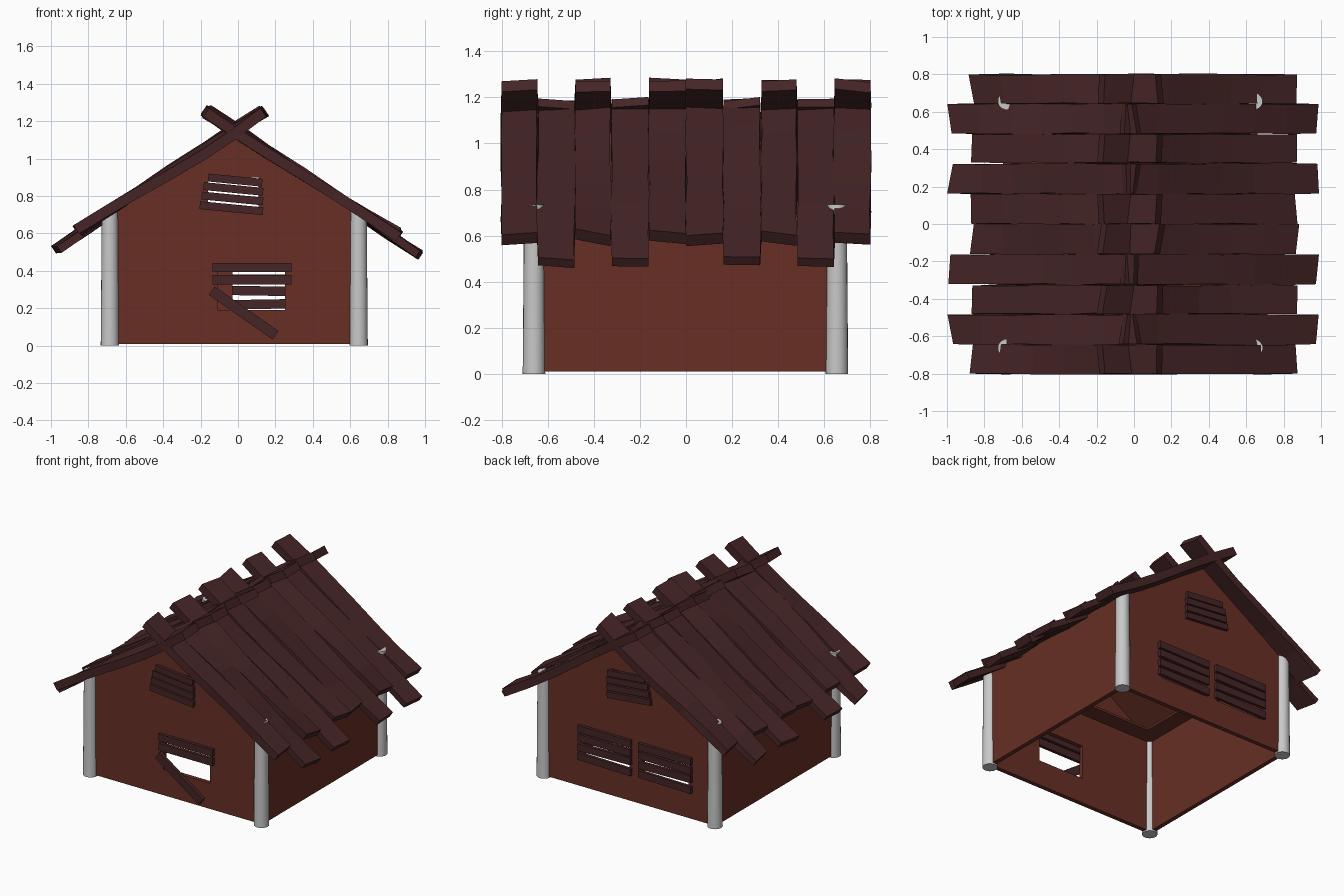
import bpy, bmesh, math, random
from mathutils import Matrix, Vector

if "Cube" in bpy.data.objects:
    bpy.data.objects.remove(bpy.data.objects["Cube"])

random.seed(4)
CX, PITCH, RIDGE = -0.02, 0.667, 1.15     # ridge centre, roof slope, ridge height


def material(name, rgb):
    m = bpy.data.materials.new(name)
    m.diffuse_color = (*rgb, 1)
    m.use_nodes = True
    m.node_tree.nodes["Principled BSDF"].inputs["Base Color"].default_value = m.diffuse_color
    return m


WALL = material("red_brown_wall", (0.135, 0.028, 0.018))
WOOD = material("dark_wood", (0.060, 0.018, 0.019))
STONE = material("pale_grey_post", (0.58, 0.58, 0.58))


def finish(bm, name, mat):
    bmesh.ops.recalc_face_normals(bm, faces=bm.faces[:])
    me = bpy.data.meshes.new(name)
    bm.to_mesh(me)
    bm.free()
    me.materials.append(mat)
    ob = bpy.data.objects.new(name, me)
    bpy.context.collection.objects.link(ob)
    return ob


def box(name, mat, centre, size, tilt=0):
    """Box turned about the y axis; positive tilt raises the +x end."""
    bm = bmesh.new()
    bmesh.ops.create_cube(bm, size=1)
    bm.transform(Matrix.Translation(centre)
                 @ Matrix.Rotation(-math.radians(tilt), 4, 'Y')
                 @ Matrix.Diagonal((*size, 1)))
    return finish(bm, name, mat)


def apply_modifiers(ob):
    bpy.context.view_layer.update()
    bpy.context.view_layer.objects.active = ob
    for m in list(ob.modifiers):
        bpy.ops.object.modifier_apply(modifier=m.name)


# House shell: gabled section, open at the bottom
profile = [(-0.685, 0.01), (-0.685, 0.675), (CX, 1.115), (0.645, 0.675), (0.645, 0.01)]
bm = bmesh.new()
front = [bm.verts.new((x, -0.655, z)) for x, z in profile]
back = [bm.verts.new((x, 0.655, z)) for x, z in profile]
bm.faces.new(front)
bm.faces.new(back[::-1])
for i in range(4):
    bm.faces.new((front[i], front[i + 1], back[i + 1], back[i]))
walls = finish(bm, "walls", WALL)
sol = walls.modifiers.new("thickness", 'SOLIDIFY')
sol.thickness, sol.offset, sol.use_even_offset = 0.03, 0, True
apply_modifiers(walls)

# Window openings: x0, x1, z0, z1, wall y
openings = [(-0.11, 0.25, 0.19, 0.43, -0.655), (-0.16, 0.11, 0.73, 0.90, -0.655),
            (-0.03, 0.33, 0.19, 0.43, 0.655), (-0.49, -0.13, 0.19, 0.43, 0.655),
            (-0.16, 0.11, 0.73, 0.90, 0.655)]
for x0, x1, z0, z1, y in openings:
    cutter = box("window_cutter", WALL, ((x0 + x1) / 2, y, (z0 + z1) / 2), (x1 - x0, 0.2, z1 - z0))
    cutter.hide_render = True
    mod = walls.modifiers.new("window", 'BOOLEAN')
    mod.operation, mod.solver, mod.object = 'DIFFERENCE', 'EXACT', cutter
    apply_modifiers(walls)
    bpy.data.objects.remove(cutter)

# Ceiling ledge running round the inside
for s in (-1, 1):
    box("ceiling_ledge_side", WALL, (CX + s * 0.595, 0, 0.668), (0.12, 1.29, 0.015))
    box("ceiling_ledge_end", WALL, (CX, s * 0.585, 0.668), (1.08, 0.12, 0.015))

# Corner posts
for x in (-0.685, 0.645):
    for y in (-0.66, 0.655):
        bm = bmesh.new()
        bmesh.ops.create_cone(bm, cap_ends=True, segments=20, radius1=0.049,
                              radius2=0.043, depth=0.735)
        bm.transform(Matrix.Translation((x, y, 0.3675)))
        post = finish(bm, "corner_post", STONE)
        for f in post.data.polygons:
            f.use_smooth = len(f.vertices) == 4


# Roof planks: d is the horizontal distance out from the ridge
def plank(side, y0, y1, d_top, d_low, lift, thick):
    normal = Vector((side * PITCH, 0, 1)).normalized()
    n = 6
    bm = bmesh.new()
    rings = []
    twist = random.uniform(-0.014, 0.014)
    phase = random.uniform(0, 6.28)
    skew = random.uniform(-0.012, 0.012)
    for i in range(n + 1):
        t = i / n
        wave = 0.007 * math.sin(phase + t * 6)
        ring = []
        for y, edge, up in ((y0, -1, 1), (y1, 1, 1), (y1, 1, -1), (y0, -1, -1)):
            end = skew * edge if i in (0, n) else 0
            d = d_top + (d_low - d_top) * t + end
            off = (up * thick / 2 + wave + lift * t ** 3
                   + edge * twist * math.sin(phase + 4 * t))
            bulge = 0 if i in (0, n) else random.uniform(-0.004, 0.006)
            p = Vector((CX + side * d, y + edge * bulge, RIDGE - PITCH * d)) + normal * off
            ring.append(bm.verts.new(p))
        rings.append(ring)
    for a, b in zip(rings, rings[1:]):
        for k in range(4):
            bm.faces.new((a[k], a[(k + 1) % 4], b[(k + 1) % 4], b[k]))
    bm.faces.new(rings[0])
    bm.faces.new(rings[-1])
    finish(bm, "long_roof_plank" if d_low > 0.9 else "short_roof_plank", WOOD)


rows = [(0.001, 0.16, False), (0.163, 0.322, True), (0.328, 0.48, False),
        (0.485, 0.642, True), (0.645, 0.80, False)]
for side, extra in ((-1, -0.02), (1, 0.02)):
    for a, b, is_long in rows:
        for y0, y1 in ((a, b), (-b, -a)):
            if is_long:
                plank(side, y0, y1, -0.035, 0.972 + extra, 0, 0.042)
            else:
                plank(side, y0, y1, -0.155, 0.845 + extra, 0.018, 0.055)

# Gable vent slats, front and back
for y in (-0.68, 0.68):
    for x, z, w in ((-0.035, 0.735, 0.34), (-0.03, 0.787, 0.33), (-0.025, 0.838, 0.32), (-0.015, 0.885, 0.29)):
        box("gable_slat", WOOD, (x, y, z), (w, 0.022, 0.042), -5.5)

# Front window: two slats left, one plank hanging loose
box("front_window_slat", WOOD, (0.075, -0.68, 0.418), (0.42, 0.022, 0.05))
box("front_window_slat", WOOD, (0.075, -0.68, 0.353), (0.42, 0.022, 0.052))
box("loose_window_plank", WOOD, (0.03, -0.688, 0.175), (0.415, 0.024, 0.055), -35)

# Back windows: four slats each
for cx in (0.155, -0.315):
    for z, tilt in ((0.222, 1), (0.292, -1), (0.356, 0.5), (0.418, 0)):
        box("back_window_slat", WOOD, (cx, 0.68, z), (0.41, 0.022, 0.05), tilt)
